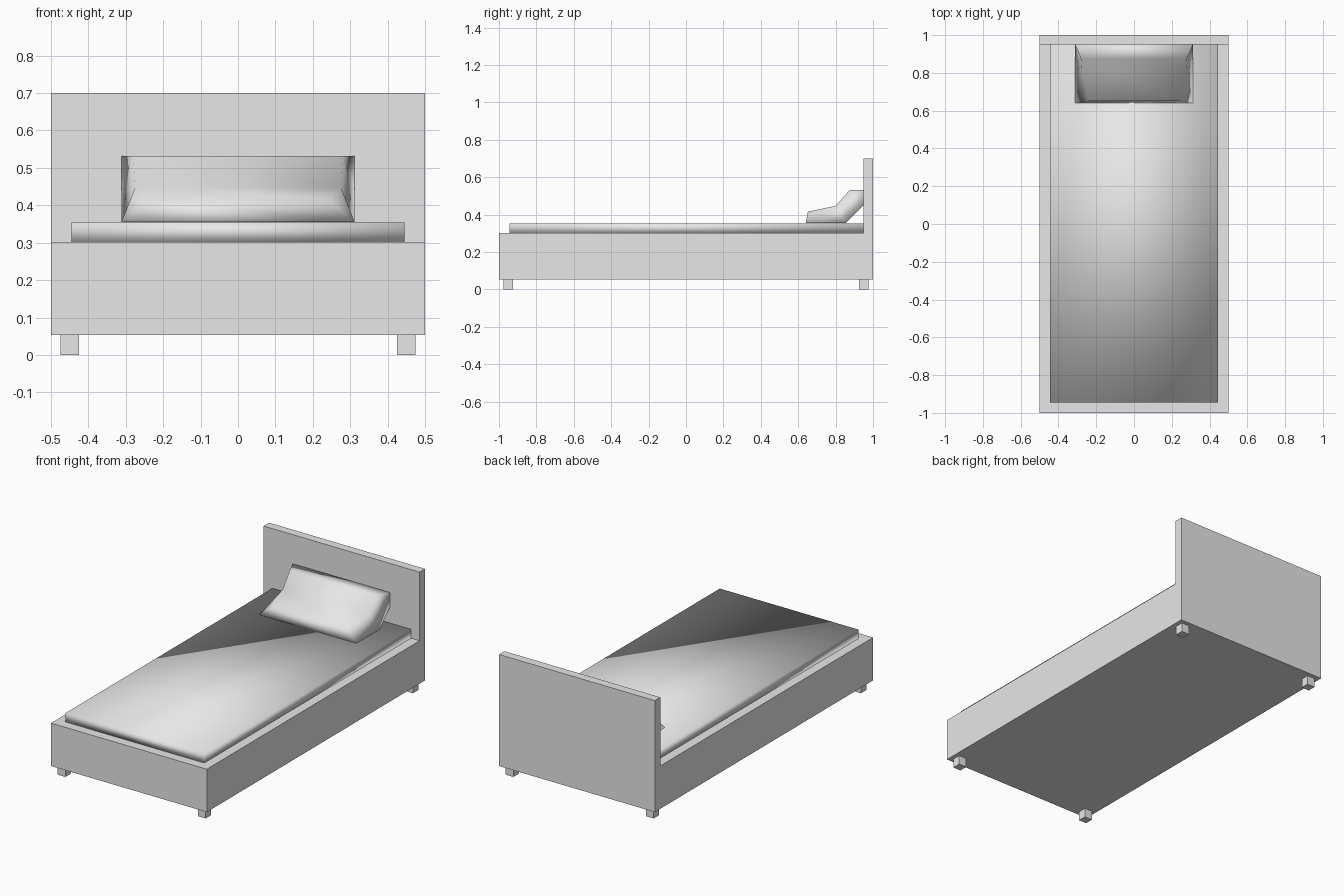
import bpy, bmesh
from mathutils import Matrix

cube = bpy.data.objects.get("Cube")
if cube:
    bpy.data.objects.remove(cube, do_unlink=True)

GREY = (0.8, 0.8, 0.8, 1.0)
grey = bpy.data.materials.new("plain grey")
grey.use_nodes = True
grey.diffuse_color = GREY
grey.node_tree.nodes["Principled BSDF"].inputs["Base Color"].default_value = GREY


def finish(bm, name, smooth=False):
    """Turn a bmesh into a named object in the scene."""
    bmesh.ops.recalc_face_normals(bm, faces=bm.faces)
    for face in bm.faces:
        face.smooth = smooth
    mesh = bpy.data.meshes.new(name)
    bm.to_mesh(mesh)
    bm.free()
    mesh.materials.append(grey)
    obj = bpy.data.objects.new(name, mesh)
    bpy.context.collection.objects.link(obj)
    return obj


def box(name, low, high, smooth=False):
    bm = bmesh.new()
    size = [h - l for l, h in zip(low, high)]
    centre = [(h + l) / 2 for l, h in zip(low, high)]
    bmesh.ops.create_cube(bm, size=1, matrix=Matrix.Translation(centre) @ Matrix.Diagonal((*size, 1)))
    return finish(bm, name, smooth)


def loft(name, profile, sides, smooth=False):
    """Span a side profile of (y, z, half width) across x and close both ends."""
    bm = bmesh.new()
    rows = [[bm.verts.new((s * w, y, z)) for y, z, w in profile] for s in (-1, 1)]
    for i in range(len(profile)):
        bm.faces.new((rows[0][i - 1], rows[0][i], rows[1][i], rows[1][i - 1]))
    for row in rows:
        for side in sides:
            bm.faces.new([row[i] for i in side])
    return finish(bm, name, smooth)


# Base and headboard share one L-shaped side profile
frame = [(-1, 0.053), (1, 0.053), (1, 0.7), (0.95, 0.7), (0.95, 0.302), (-1, 0.302)]
loft("bed_frame", [(y, z, 0.5) for y, z in frame], [range(len(frame))])

# Four short square legs
for end, y in (("front", -0.95), ("back", 0.95)):
    for side, x in (("right", -0.45), ("left", 0.45)):
        box(f"{end}_{side}_leg", (x - 0.025, y - 0.025, 0), (x + 0.025, y + 0.025, 0.053))

# Soft-shaded mattress
box("mattress", (-0.445, -0.945, 0.302), (0.445, 0.95, 0.354), smooth=True)

# Pillow leaning on the headboard: wide underside, narrower upper surface
pillow = [(0.64, 0.355, 0.312), (0.855, 0.355, 0.312), (0.949, 0.45, 0.312),
          (0.949, 0.532, 0.312), (0.875, 0.532, 0.28), (0.80, 0.447, 0.275),
          (0.652, 0.416, 0.24)]
loft("pillow", pillow, [(0, 1, 5, 6), (1, 2, 4, 5), (2, 3, 4)], smooth=True)
